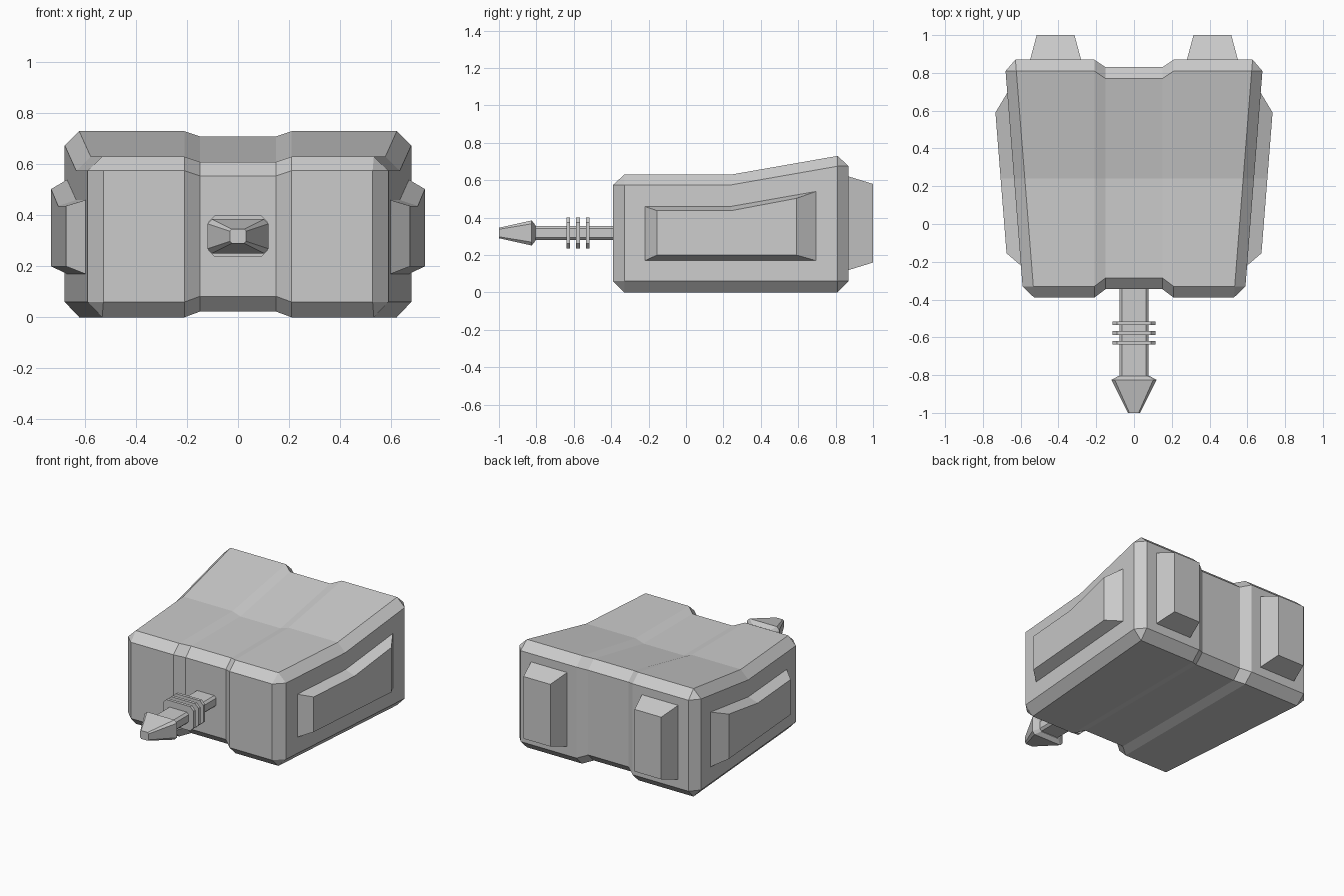
import bpy
import bmesh

cube = bpy.data.objects.get("Cube")
if cube:
    bpy.data.objects.remove(cube, do_unlink=True)

grey = bpy.data.materials.new("plain_grey")
grey.use_nodes = True
colour = (0.6, 0.6, 0.6, 1)
grey.diffuse_color = colour
grey.node_tree.nodes["Principled BSDF"].inputs["Base Color"].default_value = colour


def loft(name, rings):
    """Skin matching rings and cap both ends; coincident points are shared."""
    bm = bmesh.new()
    shared = {}

    def vert(p):
        key = tuple(round(c, 4) for c in p)
        if key not in shared:
            shared[key] = bm.verts.new(p)
        return shared[key]

    def face(points):
        verts = list(dict.fromkeys(vert(p) for p in points))
        if len(verts) > 2:
            bm.faces.new(verts)

    for a, b in zip(rings, rings[1:]):
        for i in range(len(a)):
            j = (i + 1) % len(a)
            face((a[i], a[j], b[j], b[i]))
    face(rings[0])
    face(rings[-1])
    bmesh.ops.recalc_face_normals(bm, faces=bm.faces)
    mesh = bpy.data.meshes.new(name)
    bm.to_mesh(mesh)
    bm.free()
    mesh.materials.append(grey)
    obj = bpy.data.objects.new(name, mesh)
    bpy.context.collection.objects.link(obj)
    return obj


def side_x(y):
    """Half width of the tapering body at depth y."""
    return 0.59 + 0.09 * (y + 0.33) / 1.14


def mirror_x(ring):
    return [(-x, y, z) for x, y, z in ring]


# Body: side profiles lofted across x, with a shallow central channel
profile = [(-0.33, 0), (-0.39, 0.06), (-0.39, 0.575), (-0.33, 0.63), (0.24, 0.63),
           (0.81, 0.73), (0.87, 0.675), (0.87, 0.06), (0.81, 0)]
channel = [(0.15, y if y == 0.24 else y + (0.045 if y < 0 else -0.04),
            z + (0.022 if z < 0.3 else -0.02)) for y, z in profile]
shoulder = [(0.21, y, z) for y, z in profile]
edge = [(side_x(y) - 0.057, y, z) for y, z in profile]
side = []
for y, z in profile:
    y = min(max(y, -0.33), 0.81)
    low = z < 0.3
    top = 0.575 + max(0, y - 0.24) * 0.175
    side.append((side_x(y), y, 0.06 if low else top))
half = [channel, shoulder, edge, side]
loft("body", [mirror_x(r) for r in reversed(half)] + half)

# Raised side panels, bevelled outwards
base = [(-0.22, 0.17), (-0.22, 0.46), (0.24, 0.46), (0.695, 0.54), (0.695, 0.17)]
face = [(-0.155, 0.2), (-0.155, 0.437), (0.24, 0.437), (0.59, 0.503), (0.59, 0.2)]
inner = [(side_x(y) - 0.02, y, z) for y, z in base]
rim = [(side_x(y), y, z) for y, z in base]
outer = [(side_x(y) + 0.071, y, z) for y, z in face]
panel = [inner, rim, outer]
loft("left_panel", panel)
loft("right_panel", [mirror_x(r) for r in panel])


# Tapered pads on the back
def pad_ring(x0, x1, y, z0, z1):
    return [(x0, y, z0), (x1, y, z0), (x1, y, z1), (x0, y, z1)]


pad = [pad_ring(0.28, 0.55, 0.85, 0.12, 0.62),
       pad_ring(0.28, 0.55, 0.87, 0.12, 0.62),
       pad_ring(0.315, 0.515, 1.0, 0.16, 0.58)]
loft("left_back_pad", pad)
loft("right_back_pad", [mirror_x(r) for r in pad])


# Front probe: chamfered rectangular sections along y
def section(y, w, h, c, z=0.318):
    quarter = [(w, h - c), (w - c, h)]
    pts = quarter + [(-x, k) for x, k in reversed(quarter)]
    pts += [(-x, -k) for x, k in pts]
    return [(x, y, z + k) for x, k in pts]


loft("probe_shaft", [section(-0.3, 0.078, 0.038, 0.014),
                     section(-0.81, 0.078, 0.038, 0.014)])
for i in range(3):
    y = -0.525 - 0.052 * i
    loft(f"probe_ring_{i + 1}", [section(y + 0.01, 0.115, 0.082, 0.025),
                                 section(y - 0.01, 0.115, 0.082, 0.025)])
loft("probe_tip", [section(-0.805, 0.082, 0.042, 0.014),
                   section(-0.825, 0.12, 0.067, 0.018),
                   section(-1.0, 0.032, 0.028, 0.008)])
